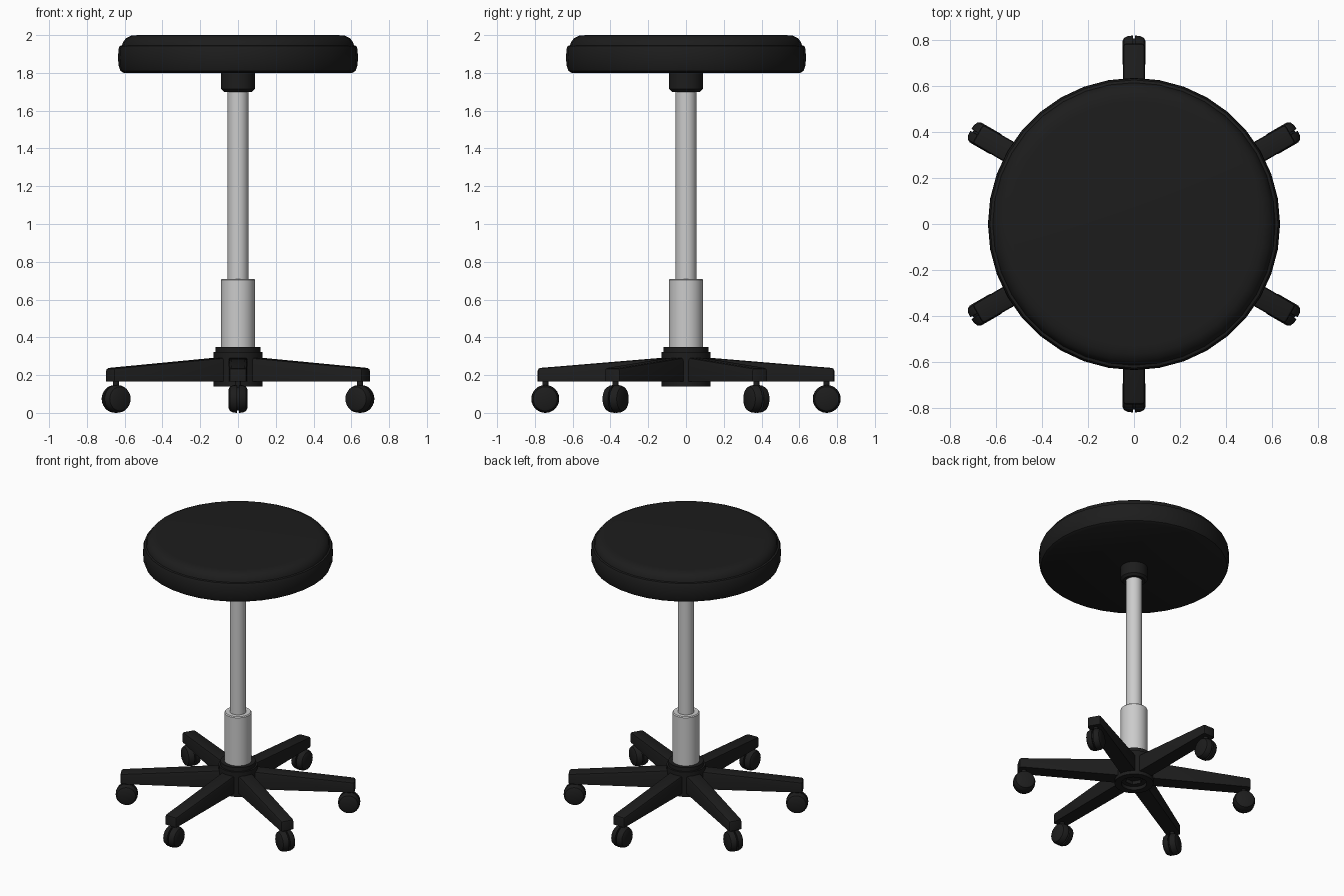
import bpy, bmesh, math
from mathutils import Matrix

if "Cube" in bpy.data.objects:
    bpy.data.objects.remove(bpy.data.objects["Cube"])

black = bpy.data.materials.new("black")
black.diffuse_color = (0.012, 0.012, 0.012, 1)
black.use_nodes = True
black.node_tree.nodes["Principled BSDF"].inputs["Base Color"].default_value = black.diffuse_color


def finish(name, bm, mat=None, smooth=35):
    bmesh.ops.remove_doubles(bm, verts=bm.verts, dist=1e-5)
    bmesh.ops.recalc_face_normals(bm, faces=bm.faces)
    me = bpy.data.meshes.new(name)
    bm.to_mesh(me)
    bm.free()
    if mat:
        me.materials.append(mat)
    ob = bpy.data.objects.new(name, me)
    bpy.context.collection.objects.link(ob)
    bpy.ops.object.select_all(action='DESELECT')
    ob.select_set(True)
    bpy.context.view_layer.objects.active = ob
    bpy.ops.object.shade_smooth_by_angle(angle=math.radians(smooth))
    return ob


def lathe(name, profile, mat=None, segs=32, matrix=None):
    """Revolve (radius, height) points around z."""
    bm = bmesh.new()
    vs = [bm.verts.new((r, 0, z)) for r, z in profile]
    es = [bm.edges.new(p) for p in zip(vs, vs[1:])]
    bmesh.ops.spin(bm, geom=vs + es, cent=(0, 0, 0), axis=(0, 0, 1),
                   angle=math.tau, steps=segs)
    if matrix:
        bm.transform(matrix)
    return finish(name, bm, mat)


# cushion with a seam near the top edge
lathe("seat", [(0, 1.8), (0.605, 1.8), (0.622, 1.81), (0.633, 1.84),
               (0.635, 1.88), (0.633, 1.925), (0.626, 1.943), (0.614, 1.946),
               (0.609, 1.962), (0.594, 1.983), (0.565, 1.997), (0.53, 2.0),
               (0, 2.0)], black, 36)
# socket under the seat
lathe("seat_socket", [(0, 1.81), (0.09, 1.81), (0.09, 1.715), (0.075, 1.7),
                      (0, 1.7)], black)
# gas lift
lathe("piston", [(0, 1.71), (0.055, 1.71), (0.055, 0.69), (0, 0.69)])
lathe("sleeve", [(0, 0.71), (0.084, 0.71), (0.09, 0.704), (0.09, 0.34),
                 (0, 0.34)])
# base hub with recessed underside
lathe("base_hub", [(0, 0.35), (0.118, 0.35), (0.118, 0.322), (0.13, 0.322),
                   (0.13, 0.14), (0.085, 0.14), (0.085, 0.19), (0, 0.19)],
      black, 24)


def make_arm(turn):
    bm = bmesh.new()
    rings = []
    for x, half, z0, z1 in ((0.05, 0.052, 0.165, 0.298),
                            (0.785, 0.047, 0.165, 0.237)):
        rings.append([bm.verts.new((x, y, z)) for y, z in
                      ((-half, z0), (half, z0), (half, z1), (-half, z1))])
    a, b = rings
    bm.faces.new(a)
    bm.faces.new(b)
    for i in range(4):
        j = (i + 1) % 4
        bm.faces.new((a[i], a[j], b[j], b[i]))
    # round the upper edges and the tip
    edges = [e for e in bm.edges
             if all(v.co.z > 0.2 for v in e.verts)
             or all(v.co.x > 0.7 for v in e.verts) and
             abs(e.verts[0].co.z - e.verts[1].co.z) > 0.01]
    bmesh.ops.bevel(bm, geom=edges, offset=0.014, segments=2,
                    profile=0.5, affect='EDGES')
    bm.transform(turn)
    return bm


# twin-wheel profile, revolved about the axle
wheel = [(0, -0.05), (0.05, -0.05), (0.064, -0.043), (0.072, -0.026),
         (0.074, -0.005), (0.062, -0.004)]
wheel += [(r, -h) for r, h in reversed(wheel)]

for k in range(6):
    turn = Matrix.Rotation(math.radians(30 + 60 * k), 4, 'Z')
    finish(f"arm_{k + 1}", make_arm(turn), black, 40)
    at = turn @ Matrix.Translation((0.745, 0, 0.074))
    lathe(f"caster_wheels_{k + 1}", wheel, black, 24,
          at @ Matrix.Rotation(math.pi / 2, 4, 'X'))
    lathe(f"caster_stem_{k + 1}", [(0, 0.05), (0.016, 0.05), (0.016, 0.1),
                                   (0, 0.1)], black, 12, at)
